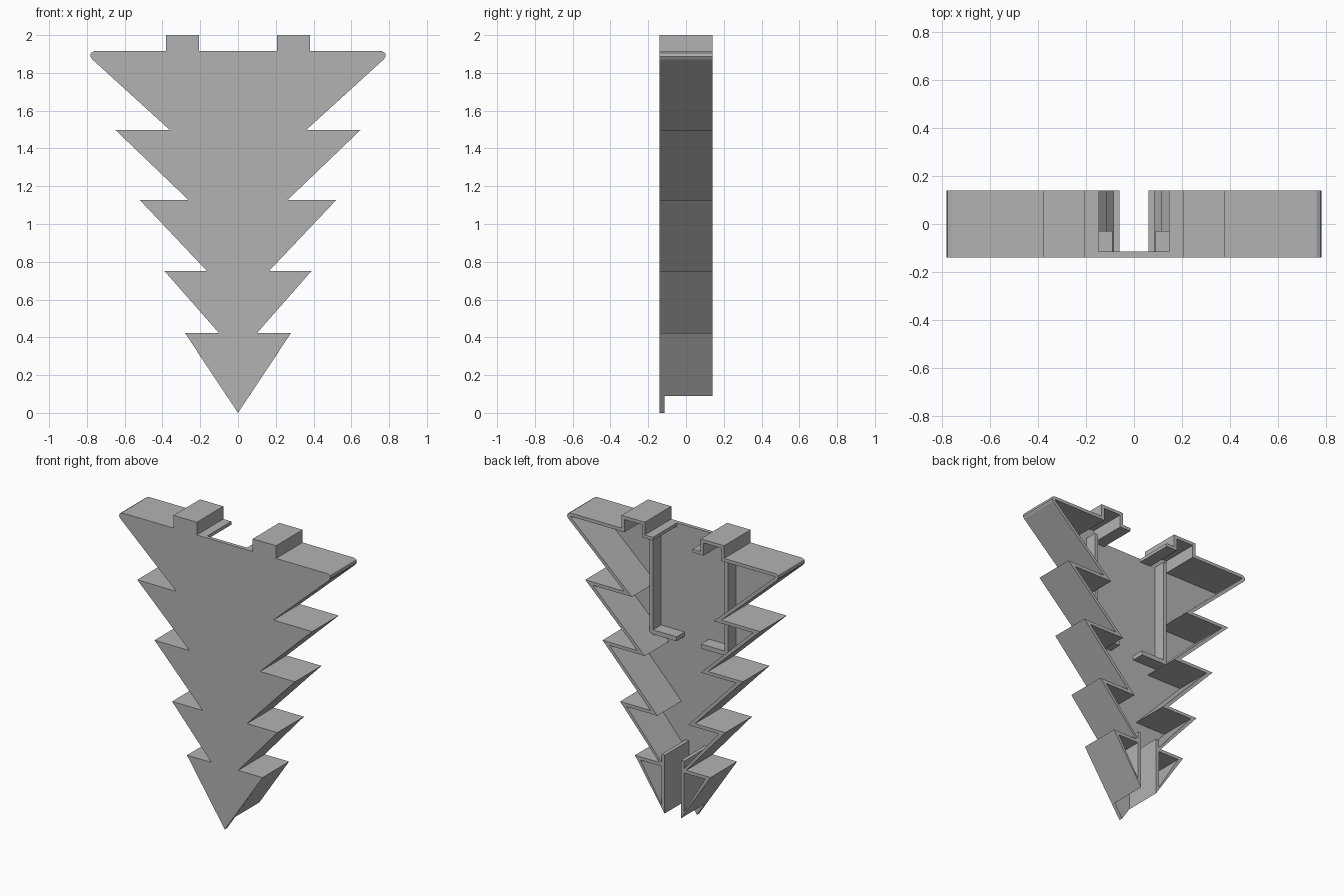
import bpy, bmesh
from mathutils import Vector

cube = bpy.data.objects.get("Cube")
if cube:
    bpy.data.objects.remove(cube)

FRONT, BACK = -0.14, 0.14
PLATE_BACK = -0.115
WALL = 0.022
SLOT = 0.06

grey = bpy.data.materials.new("plain_grey")
grey.use_nodes = True
colour = (0.45, 0.45, 0.45, 1)
grey.diffuse_color = colour
grey.node_tree.nodes["Principled BSDF"].inputs["Base Color"].default_value = colour


def extrude_profile(name, profile, y0, y1):
    """Extrude an (x, z) outline along y."""
    bm = bmesh.new()
    face = bm.faces.new([bm.verts.new((x, y0, z)) for x, z in profile])
    moved = bmesh.ops.extrude_face_region(bm, geom=[face])["geom"]
    bmesh.ops.translate(bm, vec=(0, y1 - y0, 0),
                        verts=[v for v in moved if isinstance(v, bmesh.types.BMVert)])
    bmesh.ops.recalc_face_normals(bm, faces=bm.faces)
    mesh = bpy.data.meshes.new(name)
    bm.to_mesh(mesh)
    bm.free()
    mesh.materials.append(grey)
    obj = bpy.data.objects.new(name, mesh)
    bpy.context.collection.objects.link(obj)
    return obj


def pair(name, profile, y0, y1):
    """Make the part on both sides."""
    for side, sign in (("left", 1), ("right", -1)):
        extrude_profile(f"{side}_{name}", [(sign * x, z) for x, z in profile], y0, y1)


def box(x0, x1, z0, z1):
    return [(x0, z0), (x1, z0), (x1, z1), (x0, z1)]


def inset(path, width):
    """Mitred offset of an open path towards its left-hand side."""
    pts = [Vector(p) for p in path]
    normals = []
    for a, b in zip(pts, pts[1:]):
        d = (b - a).normalized()
        normals.append(Vector((-d.y, d.x)))
    result = []
    for i, p in enumerate(pts):
        n0 = normals[max(i - 1, 0)]
        n1 = normals[min(i, len(normals) - 1)]
        q = p + (n0 + n1) * (width / (1 + n0.dot(n1)))
        result.append((max(q.x, SLOT), q.y))
    return result


# Saw-toothed tree edge, then the raised hook at the top
tiers = [(0.28, 0.422), (0.1, 0.422), (0.39, 0.752), (0.165, 0.752),
         (0.52, 1.127), (0.262, 1.127), (0.648, 1.497), (0.36, 1.497)]
corner = [(0.772, 1.872), (0.782, 1.888), (0.779, 1.905), (0.762, 1.915)]
hook = [(0.38, 1.915), (0.38, 2.0), (0.207, 2.0), (0.207, 1.915)]
edge = tiers + corner + hook

# Front plate
half = [(0, 0)] + edge
extrude_profile("front_plate", half + [(-x, z) for x, z in reversed(edge)],
                FRONT, PLATE_BACK)

# Rim wall with hook and its inward flange
rim = [(SLOT, 0.09)] + edge + [(0.147, 1.915)]
pair("rim_wall", rim + inset(rim, WALL)[::-1], PLATE_BACK, BACK)

# Slot walls at the foot
pair("slot_wall", [(SLOT, 0.09), (0.085, 0.128), (0.085, 0.48), (SLOT, 0.48)],
     PLATE_BACK, BACK)

# Guide rails with their stops
pair("guide_rail", box(0.265, 0.29, 1.17, 1.9), PLATE_BACK, -0.03)
pair("rail_stop", box(0.09, 0.29, 1.17, 1.2), PLATE_BACK, -0.03)
